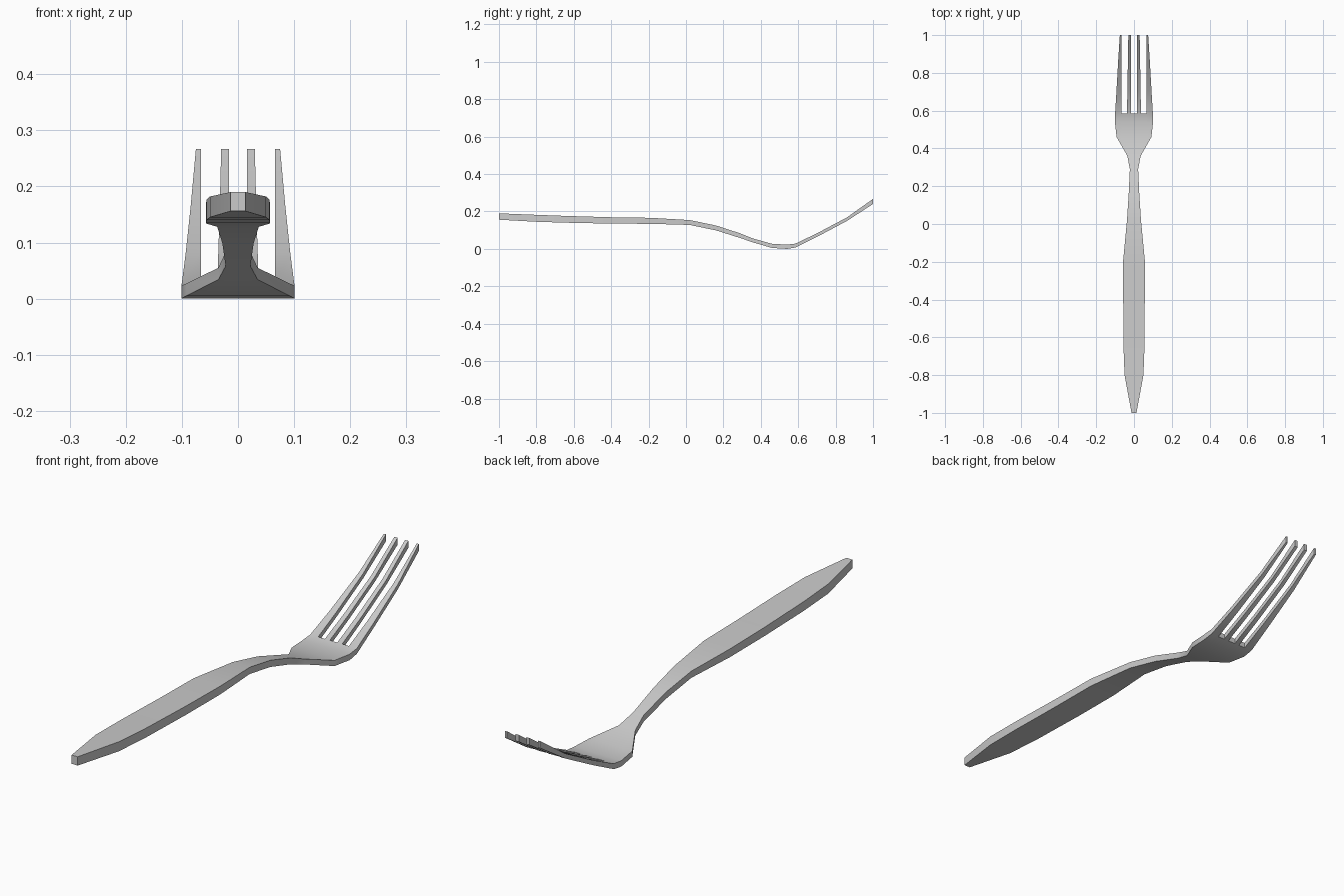
import bpy, bmesh

if "Cube" in bpy.data.objects:
    bpy.data.objects.remove(bpy.data.objects["Cube"])

# Stations along the fork: y, half width, top z, bottom z
stations = [
    (-1.00, 0.013, 0.190, 0.156),
    (-0.80, 0.050, 0.182, 0.145),
    (-0.64, 0.056, 0.176, 0.140),
    (-0.40, 0.057, 0.169, 0.135),
    (-0.19, 0.057, 0.166, 0.134),
    (0.02, 0.037, 0.154, 0.128),
    (0.16, 0.028, 0.125, 0.099),
    (0.29, 0.022, 0.083, 0.058),
    (0.36, 0.035, 0.055, 0.034),
    (0.46, 0.092, 0.027, 0.005),
    (0.54, 0.101, 0.023, 0.000),
    (0.585, 0.100, 0.028, 0.007),
    (0.70, 0.093, 0.083, 0.064),
    (0.86, 0.084, 0.168, 0.149),
    (1.00, 0.075, 0.267, 0.240),
]
ROOT = 0.585


def columns(y, w):
    """Eight x positions: the two edges of each of the four tines."""
    if y < ROOT:
        half = [w * f for f in (0.16, 0.37, 0.66, 1.0)]
    else:
        t = (y - ROOT) / (1 - ROOT)
        half = [0.016, 0.037 - 0.007 * t, 0.066, w]
    return [-x for x in reversed(half)] + half


# Top surface, leaving the three slots open beyond the root
bm = bmesh.new()
rows = [[bm.verts.new((x, y, top)) for x in columns(y, w)]
        for y, w, top, bottom in stations]
for i in range(len(rows) - 1):
    for c in range(7):
        if stations[i][0] >= ROOT and c % 2:
            continue
        a, b = rows[i], rows[i + 1]
        bm.faces.new((a[c], a[c + 1], b[c + 1], b[c]))

# Underside and walls
lower = {round(s[0], 3): s[3] for s in stations}
ext = bmesh.ops.extrude_face_region(bm, geom=bm.faces[:], use_keep_orig=True)
for v in ext["geom"]:
    if isinstance(v, bmesh.types.BMVert):
        v.co.z = lower[round(v.co.y, 3)]
bmesh.ops.recalc_face_normals(bm, faces=bm.faces[:])

mesh = bpy.data.meshes.new("fork")
bm.to_mesh(mesh)
bm.free()
fork = bpy.data.objects.new("fork", mesh)
bpy.context.collection.objects.link(fork)

# Smooth broad surfaces with crisp rims
bpy.context.view_layer.objects.active = fork
fork.select_set(True)
bpy.ops.object.shade_smooth_by_angle(angle=0.6)
